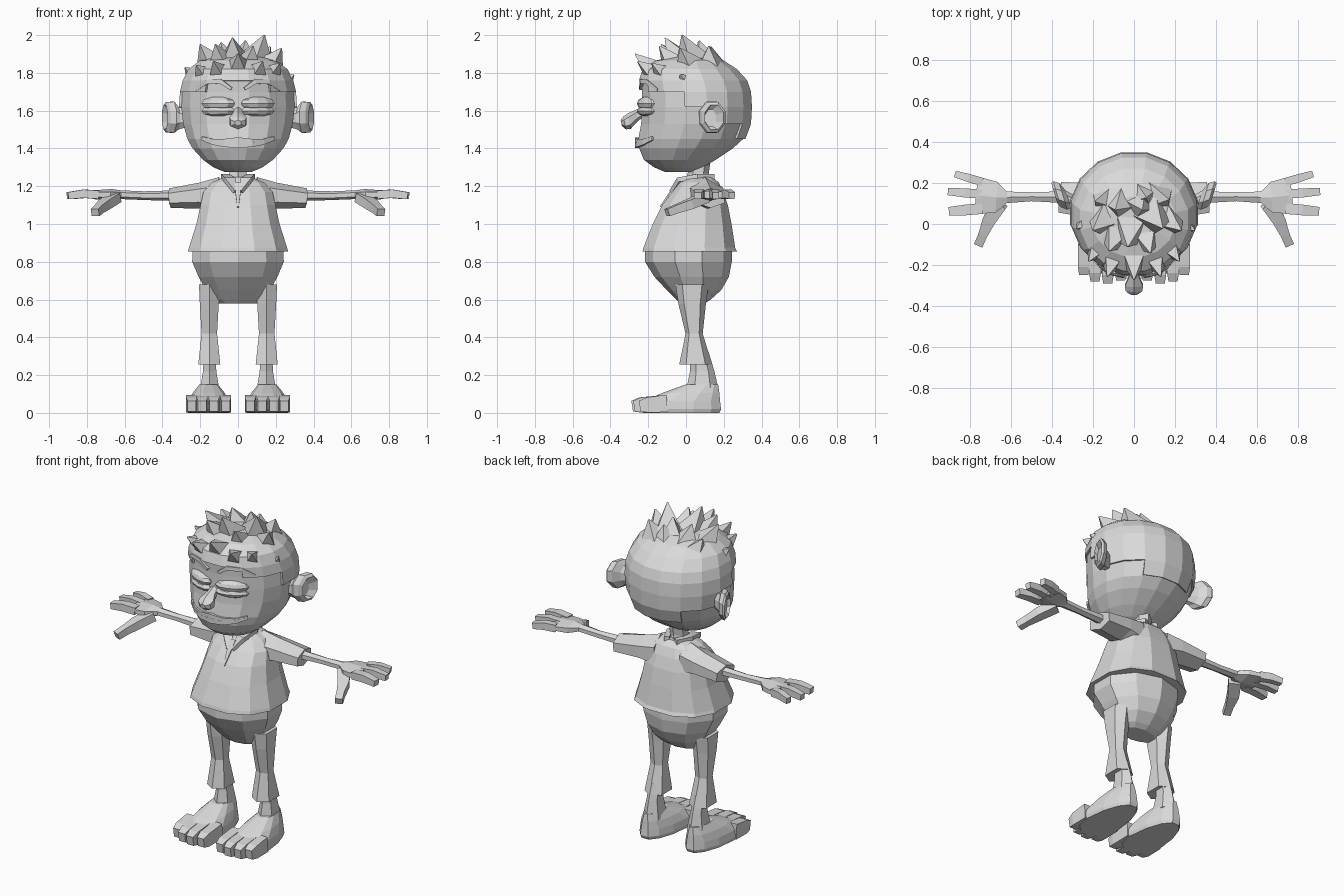
import bpy, bmesh, math
from mathutils import Vector

GREY = bpy.data.materials.new("plain_grey")
GREY.diffuse_color = (0.7, 0.7, 0.7, 1)


def finish(name, bm, mirror=False):
    bmesh.ops.recalc_face_normals(bm, faces=bm.faces[:])
    me = bpy.data.meshes.new(name)
    bm.to_mesh(me)
    bm.free()
    me.materials.append(GREY)
    ob = bpy.data.objects.new(name, me)
    bpy.context.collection.objects.link(ob)
    if mirror:
        ob.modifiers.new("mirror", 'MIRROR').use_mirror_merge = False
    return ob


def skin(rings):
    """Bridge rings of points and cap both ends."""
    bm = bmesh.new()
    rows = [[bm.verts.new(p) for p in r] for r in rings]
    n = len(rows[0])
    for a, b in zip(rows, rows[1:]):
        for i in range(n):
            j = (i + 1) % n
            bm.faces.new((a[i], a[j], b[j], b[i]))
    bm.faces.new(rows[0])
    bm.faces.new(rows[-1])
    return bm


def stack(secs, n=12, cx=0, power=2, taper=0, grow=0):
    """Horizontal sections (z, half width, front y, back y)."""
    rings = []
    for z, rx, yf, yb in secs:
        ring, cy, ry = [], (yf + yb) / 2, (yb - yf) / 2 + grow
        for i in range(n):
            t = 2 * math.pi * (i + .5) / n
            c, s = math.cos(t), math.sin(t)
            u = math.copysign(abs(c) ** (2 / power), c) * (rx + grow) * 1.02
            v = math.copysign(abs(s) ** (2 / power), s)
            ring.append((cx + u * (1 - taper * (v + 1) / 2), cy + v * ry * 1.01, z))
        rings.append(ring)
    return skin(rings)


def limb(secs, n=4, axis=None):
    """Sections (x, y, z, half width, half height) swept along a path."""
    pts = [Vector(s[:3]) for s in secs]
    rings, k = [], 1 / math.cos(math.pi / n)
    for i, s in enumerate(secs):
        d = Vector(axis) if axis else pts[min(i + 1, len(pts) - 1)] - pts[max(i - 1, 0)]
        d.normalize()
        side = d.cross(Vector((0, 0, 1))).normalized()
        up = side.cross(d)
        ring = []
        for j in range(n):
            t = 2 * math.pi * (j + .5) / n
            ring.append(pts[i] + side * (math.cos(t) * s[3] * k) + up * (math.sin(t) * s[4] * k))
        rings.append(ring)
    return skin(rings)


# Head
HEAD = [(1.275, .07, -.11, .03), (1.30, .13, -.17, .09), (1.34, .185, -.225, .16),
        (1.40, .24, -.25, .25), (1.45, .268, -.255, .305), (1.53, .29, -.24, .335),
        (1.62, .30, -.235, .34), (1.70, .295, -.235, .335), (1.76, .28, -.24, .315),
        (1.82, .25, -.22, .26), (1.865, .19, -.15, .19), (1.89, .1, -.05, .12)]
finish("head", stack(HEAD, 16))

# Hair shell: upper and rear part of a slightly larger head
bm = stack(HEAD, 16, grow=.012)
low = []
for f in bm.faces:
    c = f.calc_center_median()
    if c.z + .55 * c.y < 1.64:
        low.append(f)
bmesh.ops.delete(bm, geom=low, context='FACES')
hair = finish("hair_cap", bm)
sol = hair.modifiers.new("thickness", 'SOLIDIFY')
sol.thickness = .02
sol.offset = -1

# Hair spikes, each rooted inside the head
TIPS = [(0, -.27, 1.90), (-.13, -.255, 1.86), (.13, -.255, 1.86), (-.22, -.18, 1.84), (.22, -.18, 1.85),
        (-.03, -.11, 1.985), (.14, -.02, 2.0), (-.12, -.13, 1.95), (.08, -.14, 1.94), (.23, -.03, 1.93),
        (-.2, -.03, 1.95), (-.28, -.02, 1.83), (.295, -.03, 1.79), (.04, .07, 1.97), (-.09, .07, 1.96),
        (.17, .12, 1.94), (-.19, .11, 1.91), (.06, .13, 1.94)]
for x, y, z in TIPS:
    root = Vector((x * .6, .05 + (y - .05) * .6, 1.55 + (z - 1.55) * .62))
    root.y += .04
    finish("hair_spike", limb([(*root, .085, .085), (x, y, z, .003, .003)], 4))

# Face
finish("nose", limb([(0, -.20, 1.61, .018, .02), (0, -.26, 1.575, .026, .026),
                     (0, -.30, 1.545, .045, .036), (0, -.325, 1.535, .04, .03),
                     (0, -.343, 1.535, .017, .014)], 6, (0, -1, -.2)))
for name, dz, r in (("upper_lip", .013, .014), ("lower_lip", -.014, .015)):
    half = [(0, -.255, 1.432), (.07, -.246, 1.43), (.13, -.215, 1.436), (.185, -.17, 1.455)]
    path = [(-x, y, z) for x, y, z in half[:0:-1]] + half
    finish(name, limb([(x, y, z + dz * (1 - abs(x) * 4), r, r * (1 - abs(x) * 3)) for x, y, z in path], 4))
for name, z, rz in (("upper_eyelid", 1.638, .038), ("lower_eyelid", 1.598, .03)):
    bm = bmesh.new()
    bmesh.ops.create_uvsphere(bm, u_segments=10, v_segments=6, radius=1)
    for v in bm.verts:
        x, y = v.co.x * .093, v.co.y * .055
        v.co = (.105 + x, -.197 + y + x * .35, z + v.co.z * rz)
    finish(name, bm, True)
finish("eyebrow", limb([(.035, -.238, 1.715, .01, .008), (.09, -.23, 1.755, .014, .012),
                        (.16, -.197, 1.752, .014, .012), (.22, -.145, 1.71, .01, .007)]), True)
finish("ear", limb([(.27, .10, 1.56, .035, .045), (.32, .12, 1.56, .045, .06),
                    (.345, .135, 1.565, .068, .083), (.375, .145, 1.565, .066, .08),
                    (.388, .15, 1.565, .052, .065), (.36, .13, 1.56, .03, .045)],
                   8, (1, -.3, 0)), True)

# Neck, shirt and collar
finish("neck", stack([(1.2, .065, .0, .13), (1.27, .05, .01, .12), (1.40, .055, .02, .14)], 6))
SHIRT = [(.855, .268, -.235, .275), (.875, .262, -.23, .265), (1.0, .222, -.18, .245),
         (1.1, .20, -.13, .225), (1.17, .185, -.075, .20), (1.22, .14, -.035, .175),
         (1.25, .07, -.005, .14)]
finish("shirt", stack(SHIRT, 12, power=2.4))
finish("collar", limb([(.012, -.075, 1.17, .012, .01), (.045, -.03, 1.235, .03, .012),
                       (.07, .06, 1.25, .02, .015), (.03, .145, 1.25, .015, .015)]), True)
finish("neck_opening", limb([(0, -.135, 1.09, .004, .004), (0, -.05, 1.22, .02, .004)], 4))
finish("sleeve", limb([(.10, .10, 1.15, .09, .085), (.20, .115, 1.15, .085, .06),
                       (.36, .13, 1.137, .075, .045)], 6), True)

# Arms and hands
finish("arm", limb([(.30, .13, 1.15, .03, .025), (.50, .133, 1.15, .022, .02),
                    (.62, .13, 1.155, .028, .02), (.67, .13, 1.155, .075, .026),
                    (.77, .14, 1.155, .092, .02)], 6), True)
FINGERS = [((.74, .205), (.87, .243), .02), ((.74, .145), (.905, .158), .022), ((.74, .075), (.90, .062), .026)]
for (x0, y0), (x1, y1), r in FINGERS:
    finish("finger", limb([(x0, y0, 1.155, r, .022), ((x0 + x1) / 2, (y0 + y1) / 2, 1.16, r, .022),
                           (x1, y1, 1.15, r * .8, .018)]), True)
finish("thumb", limb([(.65, .10, 1.14, .035, .025), (.705, .02, 1.105, .032, .025),
                      (.735, -.05, 1.08, .022, .022), (.757, -.10, 1.06, .022, .02)]), True)

# Trousers
finish("trouser_seat", stack([(.865, .248, -.215, .24), (.80, .25, -.215, .24), (.72, .215, -.165, .225),
                              (.65, .175, -.10, .185), (.60, .14, -.05, .13), (.58, .11, -.03, .10)], 10))
finish("trouser_leg", stack([(.68, .06, -.055, .12), (.58, .055, -.04, .105), (.42, .045, -.002, .088),
                             (.255, .064, -.035, .138)], 6, cx=.152, power=2.6), True)

# Feet
finish("ankle", stack([(.32, .035, .025, .12), (.22, .04, .022, .15), (.11, .06, .0, .175)], 6, cx=.15), True)
finish("foot", stack([(0, .128, -.23, .18), (.02, .135, -.245, .19), (.06, .128, -.235, .185),
                      (.105, .10, -.13, .18), (.15, .058, -.005, .172)],
                     12, cx=.155, power=2.3, taper=.4), True)
for x, tip in ((.065, -.27), (.128, -.285), (.19, -.275), (.245, -.245)):
    finish("toe", limb([(x, -.10, .05, .029, .046), (x, tip + .04, .042, .029, .04),
                        (x, tip, .036, .022, .028)]), True)
